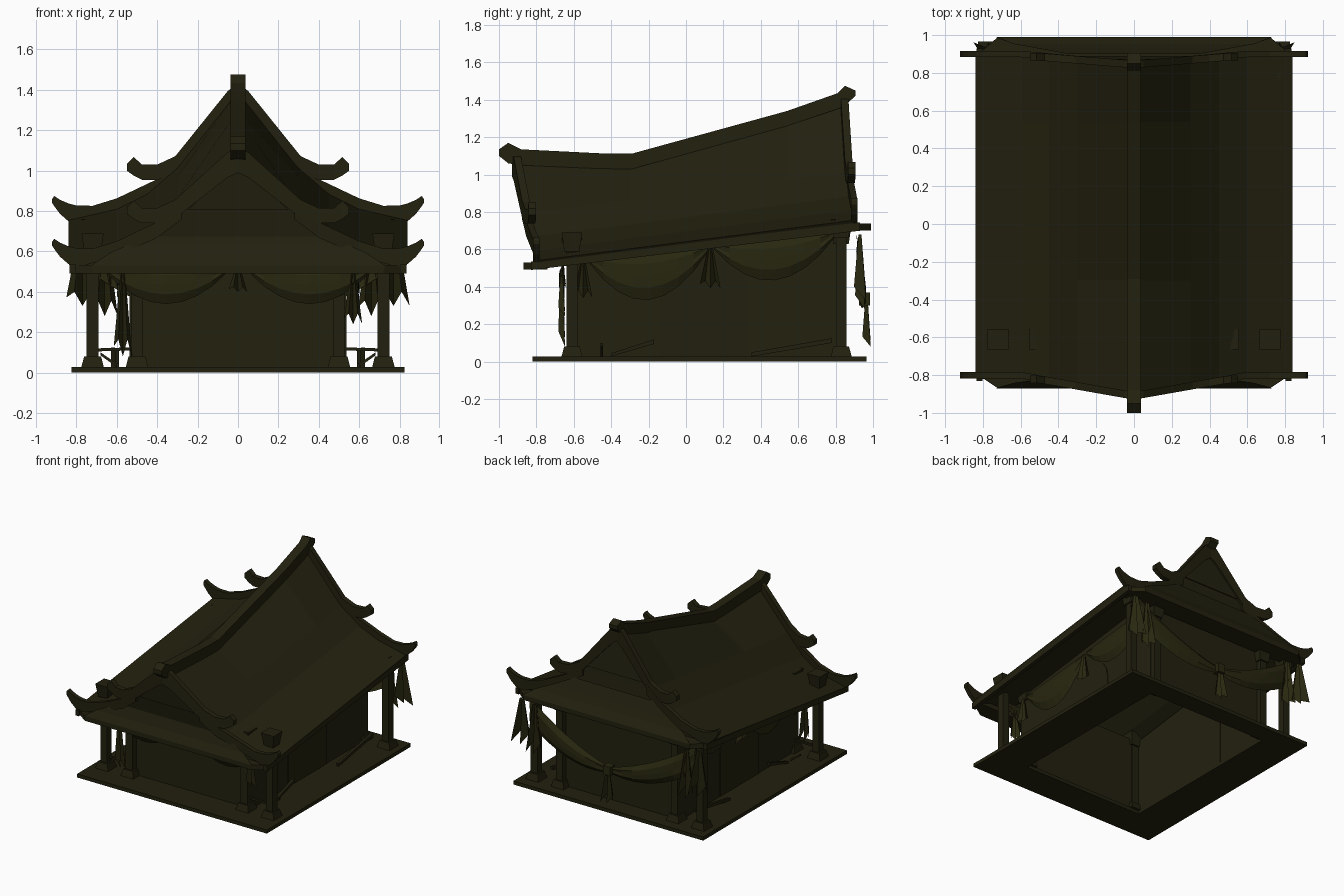
import bpy, bmesh, math
from mathutils import Vector

if "Cube" in bpy.data.objects:
    bpy.data.objects.remove(bpy.data.objects["Cube"])


def material(name, rgb):
    m = bpy.data.materials.new(name)
    m.diffuse_color = (*rgb, 1)
    m.use_nodes = True
    m.node_tree.nodes["Principled BSDF"].inputs["Base Color"].default_value = m.diffuse_color
    return m


ROOF = material("dark olive tile", (0.0165, 0.015, 0.0045))
WOOD = material("dark olive timber", (0.0155, 0.0145, 0.0045))
WALL = material("dark olive plaster", (0.0165, 0.015, 0.0047))
CLOTH = material("olive cloth", (0.021, 0.020, 0.005))


def loft(name, loops, mat, ring=True, closed=False, caps=True):
    """Skin a row of equal point loops; caps are bands of quads."""
    bm = bmesh.new()
    rows = [[bm.verts.new(p) for p in lp] for lp in loops]
    n = len(rows[0])
    for k in range(len(rows) if closed else len(rows) - 1):
        a, b = rows[k], rows[(k + 1) % len(rows)]
        for j in range(n if ring else n - 1):
            i = (j + 1) % n
            bm.faces.new((a[j], a[i], b[i], b[j]))
    if caps:
        for r in (rows[0], rows[-1]):
            for i in range(n // 2 - 1):
                bm.faces.new((r[i], r[i + 1], r[n - 2 - i], r[n - 1 - i]))
    bmesh.ops.recalc_face_normals(bm, faces=bm.faces)
    me = bpy.data.meshes.new(name)
    bm.to_mesh(me)
    bm.free()
    me.materials.append(mat)
    ob = bpy.data.objects.new(name, me)
    bpy.context.collection.objects.link(ob)
    return ob


def rect(x0, x1, y0, y1, z):
    return [(x0, y0, z), (x1, y0, z), (x1, y1, z), (x0, y1, z)]


def block(name, x, y, z0, z1, h0, h1, mat=WOOD):
    loft(name, [rect(x - h, x + h, y - h, y + h, z) for h, z in ((h0, z0), (h1, z1))], mat)


def strip(name, pts, w, mat, along_y=False):
    """Beam through (x, y, top, bottom) stations with a constant width."""
    dx, dy = (w / 2, 0) if along_y else (0, w / 2)
    loft(name, [[(x - dx, y - dy, t), (x + dx, y + dy, t), (x + dx, y + dy, b), (x - dx, y - dy, b)]
                for x, y, t, b in pts], mat)


# Base plinth, open under the hall
loft("base", [rect(-.825, .825, -.82, .965, 0), rect(-.825, .825, -.82, .965, .028),
              rect(-.525, .525, -.575, .815, .028), rect(-.525, .525, -.575, .815, 0)],
     WOOD, closed=True, caps=False)

# Hall walls, with a sloping top that follows the eaves
loft("walls", [rect(-.53, .53, -.59, .82, .01),
               [(-.53, -.59, .61), (.53, -.59, .61), (.53, .82, .79), (-.53, .82, .79)]],
     WALL, caps=False)

# Arched side doors
for s in (-1, 1):
    arch = [(.34, .03)] + [(.10 + .24 * math.cos(a), .36 + .2 * math.sin(a))
                           for a in [math.pi * k / 9 for k in range(10)]] + [(-.14, .03)]
    loft("side_door", [[(s * x, y, z) for y, z in arch] for x in (.528, .536)], WOOD)

# Pillars with feet and capitals
for s in (-1, 1):
    for x, lift in ((.50, -.03), (.72, 0)):
        for y, top in ((-.61, .60), (.83, .67)):
            block("pillar_foot", s * x, y, .025, .08, .056, .042)
            block("pillar", s * x, y, .08, top + lift, .029, .029)
            block("pillar_capital", s * x, y, top - .01 + lift, top + .09 + lift, .040, .055)

# Main roof: concave tiled slopes with an underside that follows them
xs = [.01, .30, .45, .60, .84]
zs = [0, .80, .67, .595, .54]
loops, ends = [], []
for yb, yr, zr in ((-.80, -.89, 1.06), (-.3, -.3, 1.045), (.54, .54, 1.285), (.89, .84, 1.38)):
    sh = .215 * (yb + .80) / 1.69
    right = []
    for x, z in zip(xs, zs):
        f = min(1, x / .55)
        right.append((x, yr + (yb - yr) * f, zr if x < .1 else z + sh))
    eave = (.81, yb, .495 + sh)
    under = [(x, y, z - .03) for x, y, z in reversed(right[:-1])]
    half = right + [eave] + under
    loops.append(half + [(-x, y, z) for x, y, z in reversed(half)])
    ends.append(right + [eave])
loft("main_roof", loops, ROOF, caps=False)

# Gable walls closing both roof ends
for e in (ends[0], ends[-1]):
    loft("gable_wall", [[p, (-p[0], p[1], p[2])] for p in e], WALL, ring=False, caps=False)

# Ridge beam with upturned ends
strip("ridge_beam", [(0, -1.0, 1.135, 1.10), (0, -.95, 1.17, 1.06), (0, -.88, 1.135, 1.05),
                     (0, -.42, 1.112, 1.03), (0, -.29, 1.112, 1.03), (0, .54, 1.34, 1.26),
                     (0, .81, 1.435, 1.35), (0, .85, 1.475, 1.37), (0, .905, 1.45, 1.42)],
      .072, ROOF, along_y=True)

# Gable ridges: upper pair and lower corner horns, front and back
upper = [(0, 1.43, 1.31), (.05, 1.395, 1.27), (.31, 1.072, .98), (.40, 1.03, .955),
         (.475, 1.03, .955), (.516, 1.067, .975), (.55, 1.035, 1.0)]
lower = [(.28, 1.05, .97), (.40, .958, .88), (.60, .863, .79), (.72, .826, .755), (.80, .828, .73),
         (.84, .838, .75), (.88, .855, .785), (.91, .875, .825), (.92, .86, .84)]
for s in (-1, 1):
    for end, yr, yu, yl in (("front", -.91, -.822, -.80), ("back", .845, .885, .90)):
        up, lo = [], []
        for x, t, b in upper:
            d = .215 + .105 * max(0, 1 - x / .31) if end == "front" else 0
            up.append((s * x, yr + (yu - yr) * min(1, x / .5), t - d, b - d))
        for x, t, b in lower:
            d = .212 if end == "front" else 0
            f = min(1, x / .6)
            lo.append((s * x, yr + (yl - yr) * f, t - d, b - d))
        strip(end + "_gable_ridge", up, .04, ROOF)
        strip(end + "_corner_ridge", lo, .034, ROOF)

# Gable panels
for end, y0, y1, zb, zt, o in (("front", -.86, -.895, .805, 1.03, -.008), ("back", .865, .842, 1.05, 1.34, .008)):
    tri = [(-.25, y0, zb), (.25, y0, zb), (.01, y1, zt), (-.01, y1, zt)]
    loft(end + "_gable_panel", [[(x, y + k, z) for x, y, z in tri] for k in (0, o)], WALL)

# Skirt roofs below the gables: steep face, flared eave, chamfered corners, flat soffit
for end, s, y0, dz, reach in (("front", -1, -.77, 0, .10), ("back", 1, .86, .21, .13)):
    sec = [(.3, .735, .34), (.55, .645, .52), (.72, .59, .64), (1, .53, .73), (1, .50, .72)]
    loft(end + "_skirt_roof", [[(x, y0 + s * d * reach, z + dz) for x in (-w, -w / 3, w / 3, w)]
                               for d, z, w in sec], ROOF, ring=False, caps=False)
    lip = [(-.82, -.03), (-.81, .4 * reach), (-.72, reach), (.72, reach), (.81, .4 * reach), (.82, -.03)]
    loft(end + "_eave_lip", [[(x, y0 + s * d, z + dz) for x, d in lip] for z in (.492, .53)], ROOF)

# Side eave boards
for s in (-1, 1):
    strip("side_eave_board", [(s * .818, -.83, .535, .49), (s * .818, .93, .745, .70)], .03, ROOF, along_y=True)


def swag(a, b, sag_top, sag, h0, h1, out):
    """Draped cloth between two hanging points."""
    a, b, out = Vector(a), Vector(b), Vector(out)
    loops = []
    for k in range(9):
        u = k / 8
        s = 4 * u * (1 - u)
        p = a.lerp(b, u)
        h = h0 + (h1 - h0) * u + sag * s
        loops.append([p + out * (s * math.sin(v / 4 * math.pi) + .2 * (v % 2))
                      - Vector((0, 0, sag_top * s + h * v / 4)) for v in range(5)])
    loft("cloth_swag", loops, CLOTH, ring=False, caps=False)


def tail(p, length, width, along):
    """Pleated, ragged cloth end hanging from a knot."""
    p, along = Vector(p), Vector(along)
    cross = Vector((along.y, along.x, 0))
    loops = []
    for k in range(4):
        v = k / 3
        w = width * (.25 + .75 * v)
        loops.append([p + along * (w * (j / 4 - .5)) + cross * (.2 * w * (-1) ** j)
                      - Vector((0, 0, length * v * (1 - (.2 if j % 2 else .12 * (j == 0)))))
                      for j in range(5)])
    loft("cloth_tail", loops, CLOTH, ring=False, caps=False)


# Cloth hangings on all four sides
X, Y = (1, 0, 0), (0, 1, 0)
for s in (-1, 1):
    swag((s * .66, -.65, .53), (s * .05, -.65, .53), .0, .16, .03, .03, (0, -.03, 0))
    tail((s * .57, -.665, .50), .26 if s > 0 else .42, .09, X)
    swag((s * .57, -.52, .56), (s * .57, .12, .62), .0, .23, .03, .03, (s * .03, 0, 0))
    swag((s * .57, .15, .63), (s * .57, .80, .70), .0, .20, .03, .03, (s * .03, 0, 0))
    tail((s * .58, .13, .61), .22, .11, Y)
    tail((s * .58, -.55, .54), .20, .10, Y)
    swag((s * .72, .91, .69), (s * .03, .95, .36), .04, .04, .20, .06, (0, .03, 0))
    tail((s * .77, .93, .68), .35, .16, X)
    tail((s * .66, .93, .66), .38, .13, X)
tail((0, -.66, .52), .12, .09, X)
tail((0, .965, .35), .27, .11, X)
block("cloth_knot", 0, .955, .30, .37, .03, .03, CLOTH)

# Fallen rails and sticks on the terrace
for s in (-1, 1):
    strip("fallen_rail", [(s * .60, -.40, .045, .028), (s * .60, -.17, .12, .095)], .02, WOOD, along_y=True)
    strip("fallen_rail", [(s * .62, .35, .05, .028), (s * .62, .78, .125, .10)], .02, WOOD, along_y=True)
    strip("broken_rail", [(s * .53, -.60, .125, .11), (s * .71, -.60, .12, .105)], .015, WOOD)
    strip("broken_stick", [(s * .60, -.45, .045, .028), (s * .68, -.45, .10, .085)], .015, WOOD)
